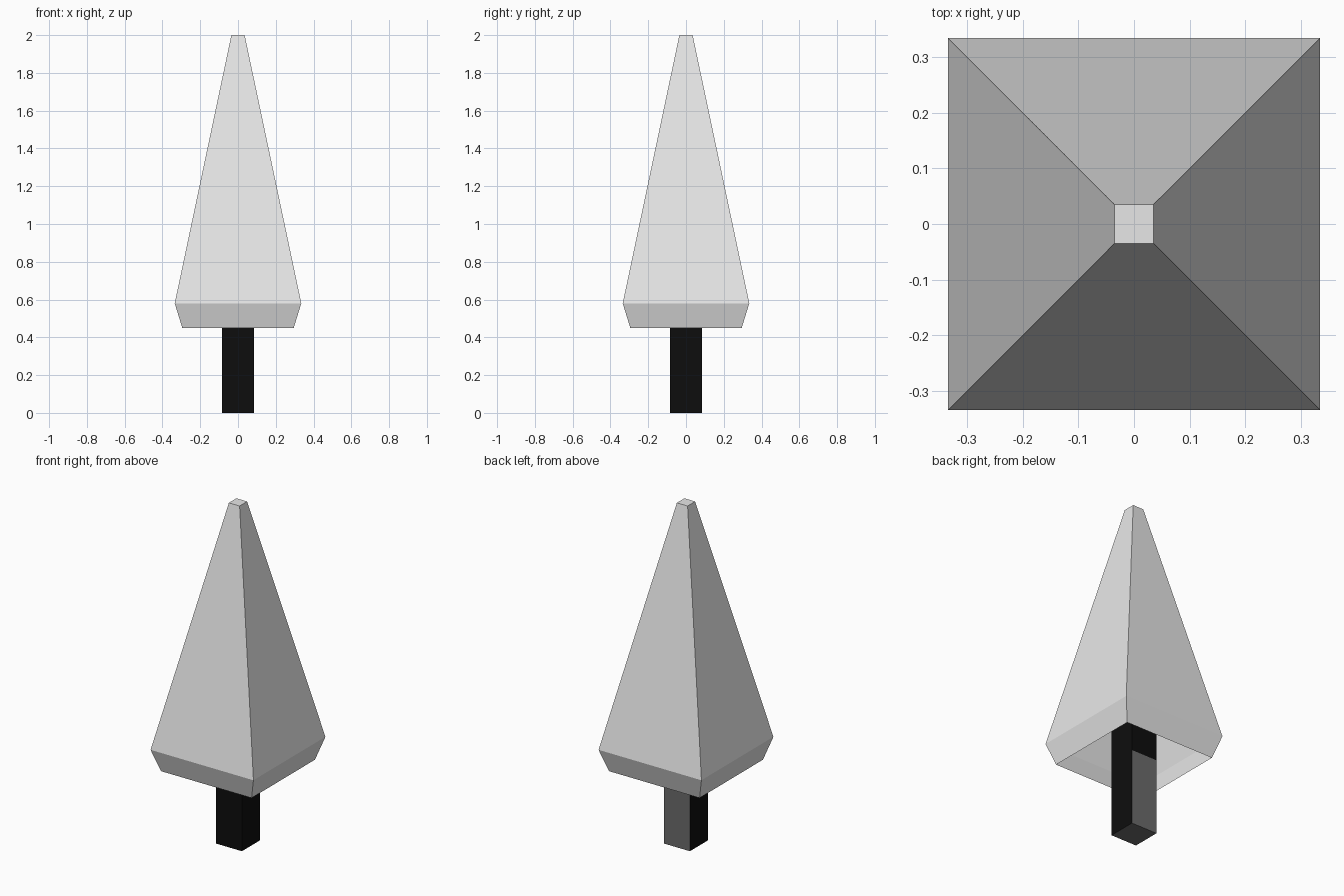
import bpy, bmesh
from mathutils import Vector

if "Cube" in bpy.data.objects:
    bpy.data.objects.remove(bpy.data.objects["Cube"])


def material(name, rgb):
    m = bpy.data.materials.new(name)
    m.diffuse_color = (*rgb, 1)
    m.use_nodes = True
    m.node_tree.nodes["Principled BSDF"].inputs["Base Color"].default_value = m.diffuse_color
    return m


pale = material("pale_foliage", (0.8, 0.8, 0.8))
black = material("black_bark", (0.004, 0.004, 0.004))
grey = material("dark_grey_bark", (0.147, 0.147, 0.147))


def finish(bm, name, mats):
    me = bpy.data.meshes.new(name)
    bm.to_mesh(me)
    bm.free()
    for m in mats:
        me.materials.append(m)
    ob = bpy.data.objects.new(name, me)
    bpy.context.collection.objects.link(ob)
    return ob


def square_loft(profile):
    """Stack square rings given as (half width, height) and join them."""
    bm = bmesh.new()
    rings = [[bm.verts.new((sx * h, sy * h, z))
              for sx, sy in ((-1, -1), (1, -1), (1, 1), (-1, 1))]
             for h, z in profile]
    for lo, hi in zip(rings, rings[1:]):
        for i in range(4):
            j = (i + 1) % 4
            bm.faces.new((lo[i], lo[j], hi[j], hi[i]))
    bm.faces.new(rings[-1])
    return bm, rings


# Crown: hollow shell, open underneath, with a tucked-in lower rim
bm, _ = square_loft([(0.295, 0.45), (0.335, 0.58), (0.035, 2.0)])
finish(bm, "crown", [pale])

# Trunk: square post reaching up into the crown
bm, rings = square_loft([(0.085, 0.0), (0.085, 0.45), (0.085, 0.65)])
bm.faces.new(reversed(rings[0]))
bm.normal_update()
# Back face below the crown and the base are grey, the rest is black
for f in bm.faces:
    low = f.calc_center_median().z < 0.45
    f.material_index = int(low and (f.normal.y > 0.9 or f.normal.z < -0.9))
finish(bm, "trunk", [black, grey])
